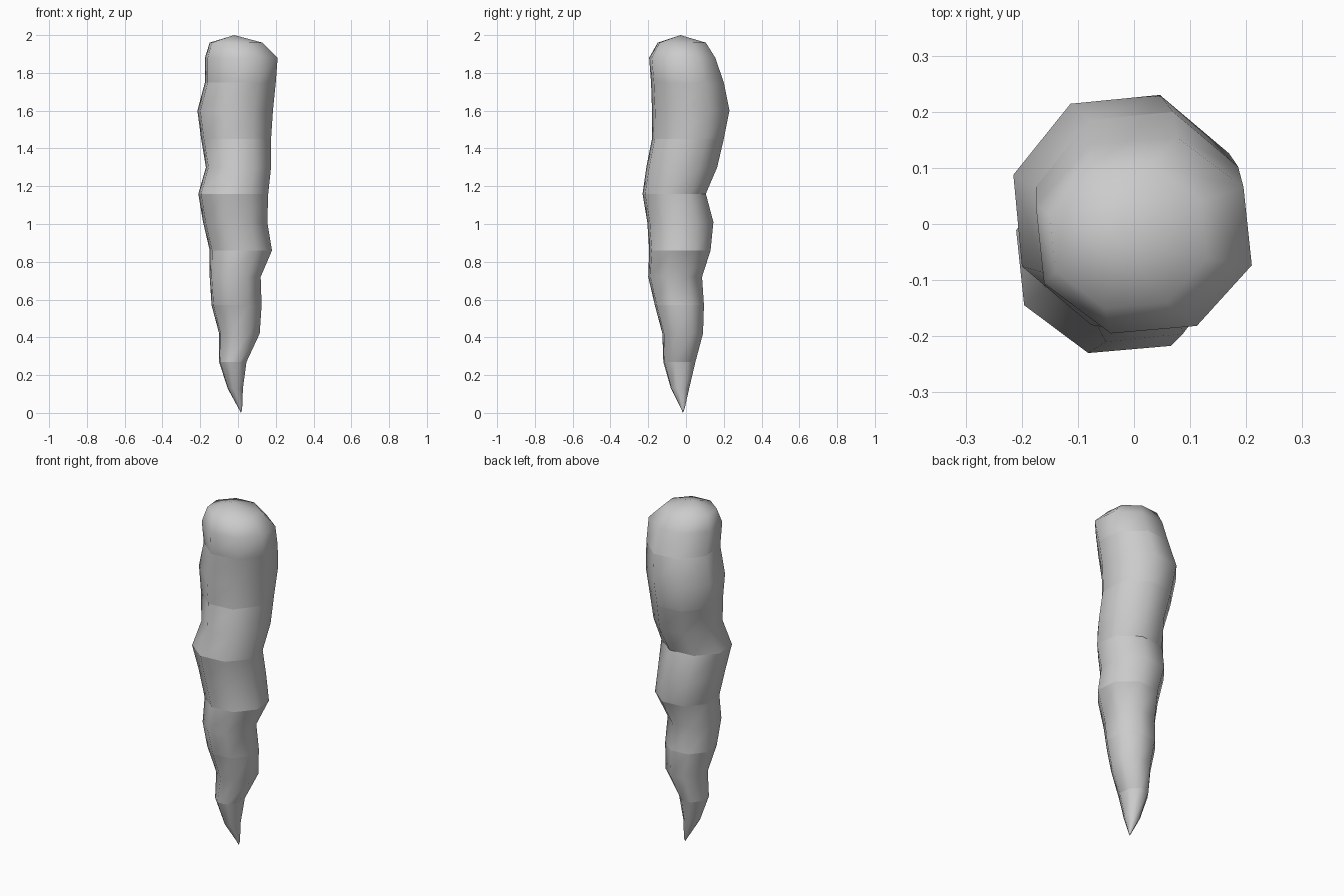
import bpy, bmesh, math

if "Cube" in bpy.data.objects:
    bpy.data.objects.remove(bpy.data.objects["Cube"])

SIDES = 8
START = math.radians(-17)
FIT = math.cos(START)  # corner radius from half extent

# each ring: z, x min, x max, y min, y max
RINGS = [
    (0.02, 0.005, 0.022, -0.025, -0.008),
    (0.13, -0.055, 0.026, -0.08, 0.017),
    (0.27, -0.10, 0.045, -0.12, 0.05),
    (0.42, -0.10, 0.115, -0.125, 0.09),
    (0.57, -0.14, 0.125, -0.165, 0.095),
    (0.72, -0.15, 0.12, -0.20, 0.085),
    (0.86, -0.15, 0.18, -0.195, 0.13),
    (1.01, -0.185, 0.155, -0.205, 0.145),
    (1.16, -0.21, 0.16, -0.23, 0.105),
    (1.30, -0.17, 0.175, -0.21, 0.165),
    (1.45, -0.195, 0.175, -0.18, 0.20),
    (1.60, -0.215, 0.185, -0.18, 0.23),
    (1.75, -0.175, 0.20, -0.185, 0.20),
    (1.88, -0.175, 0.21, -0.195, 0.155),
    (1.96, -0.15, 0.13, -0.15, 0.105),
]
CREASED = {2, 4, 6, 8, 10, 12}  # rings with a hard shading break

bm = bmesh.new()

# crooked tapering body
loops = []
for z, x0, x1, y0, y1 in RINGS:
    cx, cy = (x0 + x1) / 2, (y0 + y1) / 2
    rx, ry = (x1 - x0) / 2 / FIT, (y1 - y0) / 2 / FIT
    loops.append([bm.verts.new((cx + rx * math.cos(START + math.tau * i / SIDES),
                                cy + ry * math.sin(START + math.tau * i / SIDES), z))
                  for i in range(SIDES)])
for a, b in zip(loops, loops[1:]):
    for i in range(SIDES):
        j = (i + 1) % SIDES
        bm.faces.new((a[i], a[j], b[j], b[i]))

# pointed tip and domed top
tip = bm.verts.new((0.016, -0.016, 0))
crown = bm.verts.new((-0.02, -0.03, 2))
for i in range(SIDES):
    j = (i + 1) % SIDES
    bm.faces.new((tip, loops[0][j], loops[0][i]))
    bm.faces.new((crown, loops[-1][i], loops[-1][j]))

# smooth shading, broken at the creased rings
for f in bm.faces:
    f.smooth = True
for k in CREASED:
    for i in range(SIDES):
        bm.edges.get((loops[k][i], loops[k][(i + 1) % SIDES])).smooth = False

bmesh.ops.recalc_face_normals(bm, faces=bm.faces)
mesh = bpy.data.meshes.new("tapered_spike")
bm.to_mesh(mesh)
bm.free()
bpy.context.collection.objects.link(bpy.data.objects.new("tapered_spike", mesh))
